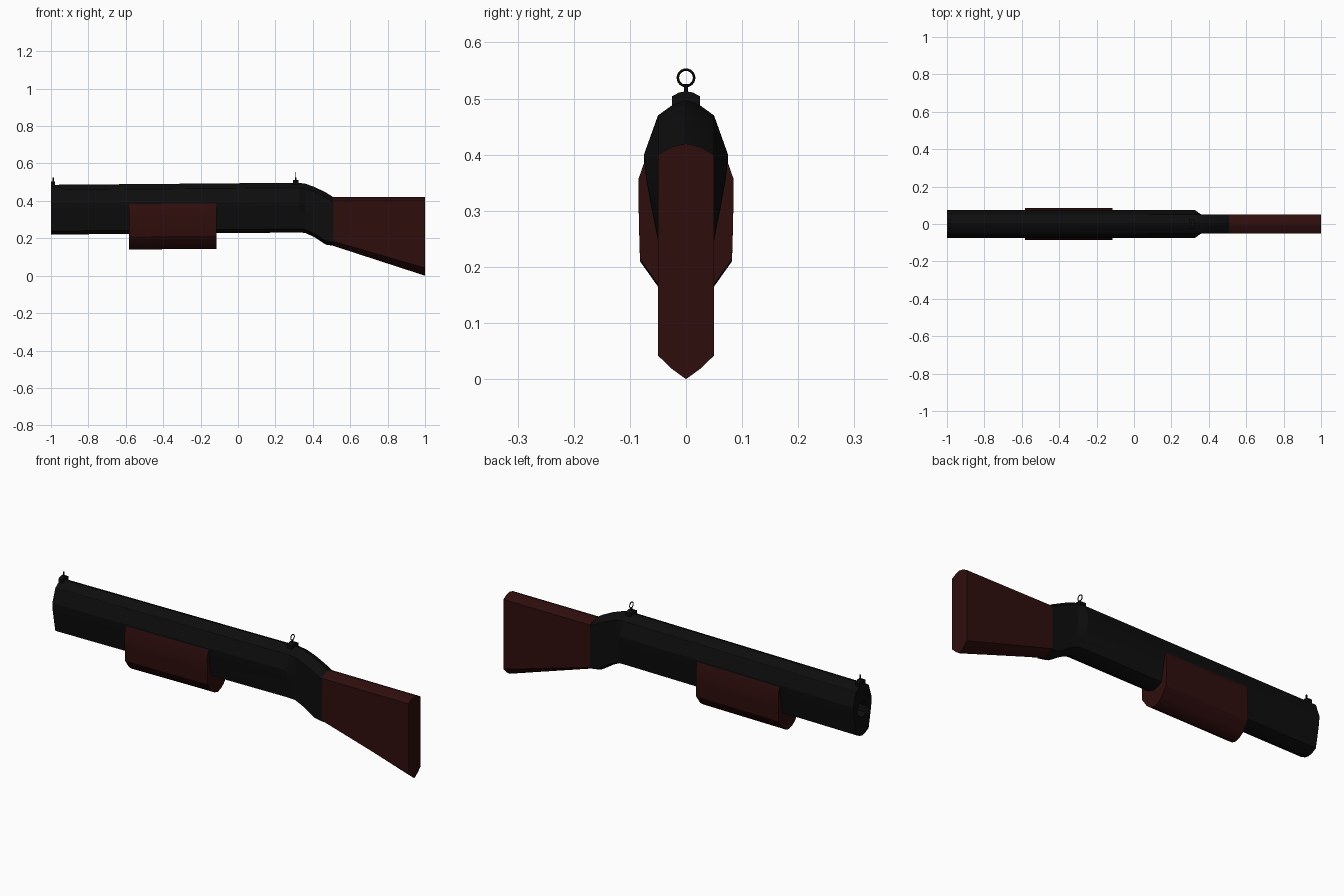
import bpy, bmesh, math

if "Cube" in bpy.data.objects:
    bpy.data.objects.remove(bpy.data.objects["Cube"])


def material(name, rgb):
    m = bpy.data.materials.new(name)
    m.use_nodes = True
    m.diffuse_color = (*rgb, 1)
    bsdf = next(n for n in m.node_tree.nodes if n.type == 'BSDF_PRINCIPLED')
    bsdf.inputs["Base Color"].default_value = (*rgb, 1)
    return m


BLACK = material("gun black", (0.004, 0.004, 0.004))
WOOD = material("dark red wood", (0.028, 0.004, 0.004))


def finish(mat, name=None):
    ob = bpy.context.object
    if name:
        ob.name = name
    ob.data.materials.append(mat)
    bpy.ops.object.shade_smooth_by_angle(angle=math.radians(22))
    return ob


def loft(name, rings, mat):
    """Skin mirrored half sections (y, z), listed top to bottom, along x."""
    bm = bmesh.new()
    loops = []
    for x, half in rings:
        full = half + [(-y, z) for y, z in reversed(half[1:-1])]
        loops.append([bm.verts.new((x, y, z)) for y, z in full])
    n = len(loops[0])
    for a, b in zip(loops, loops[1:]):
        for i in range(n):
            j = (i + 1) % n
            bm.faces.new((a[i], a[j], b[j], b[i]))
    bm.faces.new(loops[0])
    bm.faces.new(loops[-1])
    bmesh.ops.recalc_face_normals(bm, faces=bm.faces)
    me = bpy.data.meshes.new(name)
    bm.to_mesh(me)
    bm.free()
    ob = bpy.data.objects.new(name, me)
    bpy.context.collection.objects.link(ob)
    bpy.ops.object.select_all(action='DESELECT')
    ob.select_set(True)
    bpy.context.view_layer.objects.active = ob
    return finish(mat)


def shift(half, dz):
    return [(y, z + dz) for y, z in half]


# Barrel and receiver body, with the neck sweeping down to the stock
BODY = [(0, .497), (.025, .488), (.05, .47), (.075, .4), (.071, .36),
        (.062, .31), (.05, .25), (.025, .237), (0, .231)]


def neck(top, bottom):
    k = (top - bottom) / (BODY[0][1] - BODY[-1][1])
    return [(min(y, .05), bottom + (z - BODY[-1][1]) * k) for y, z in BODY]


body = loft("barrel_and_receiver", [
    (-1, shift(BODY, -.011)), (.325, BODY), (.36, neck(.492, .229)),
    (.41, neck(.474, .205)), (.47, neck(.445, .166)), (.51, neck(.42, .16))], BLACK)

# Muzzle bore
bpy.ops.mesh.primitive_cylinder_add(vertices=8, radius=.042, depth=.3,
                                    location=(-1, 0, .355), rotation=(0, math.pi / 2, 0))
cutter = finish(BLACK, "bore_cutter")
cutter.hide_render = True
cutter.hide_set(True)
bore = body.modifiers.new("bore", 'BOOLEAN')
bore.operation = 'DIFFERENCE'
bore.solver = 'EXACT'
bore.object = cutter

# Shoulder stock
def butt(top, bottom, drop):
    return [(0, top), (.025, top - .006), (.05, top - .02),
            (.05, bottom + drop), (.025, bottom + drop * .43), (0, bottom)]


loft("stock", [(.508, butt(.42, .16, .024)), (1, butt(.42, 0, .042))], WOOD)

# Pump grip
GRIP = [(0, .395), (.07, .395), (.085, .352), (.084, .28), (.082, .21),
        (.05, .165), (.025, .147), (0, .14)]
loft("pump_grip", [(-.583, GRIP), (-.115, shift(GRIP, .004))], WOOD)

# Sight bases, front post and rear ring
BASE = [(0, .513), (.012, .511), (.025, .504), (.025, .475), (0, .475)]
for name, x0, x1, dz in (("rear_sight_base", .295, .324, 0),
                         ("front_sight_base", -1, -.978, -.008)):
    loft(name, [(x0, shift(BASE, dz)), (x1, shift(BASE, dz))], BLACK)


def post(name, x, z, height):
    bpy.ops.mesh.primitive_cylinder_add(vertices=8, radius=.004, depth=height,
                                        location=(x, 0, z))
    finish(BLACK, name)


post("front_sight_post", -.988, .51, .032)
post("rear_sight_stem", .309, .515, .018)
bpy.ops.mesh.primitive_torus_add(major_segments=24, minor_segments=8, major_radius=.0145,
                                 minor_radius=.0023, location=(.309, 0, .537),
                                 rotation=(0, math.pi / 2, 0))
finish(BLACK, "rear_sight_ring")
